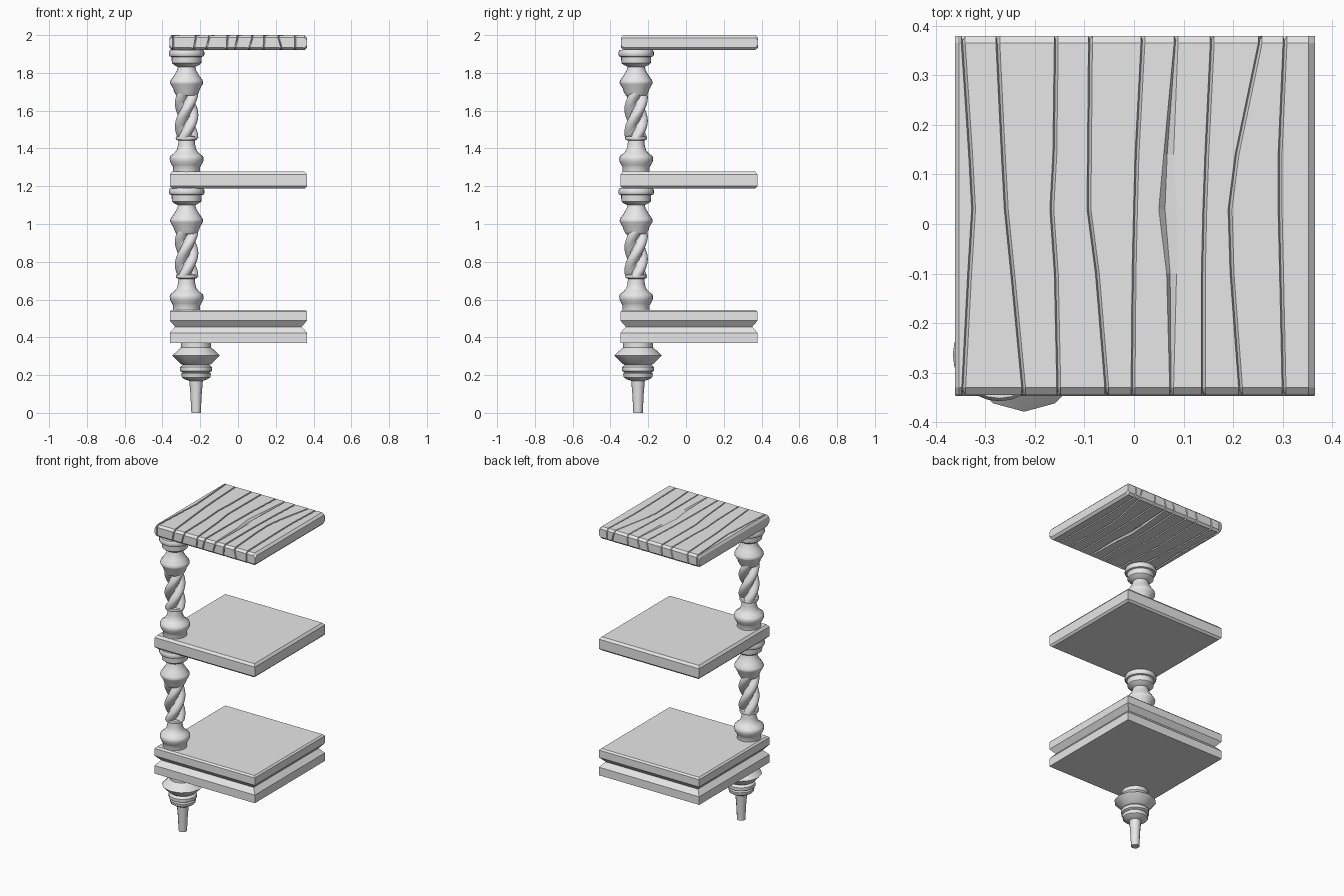
import bpy, bmesh, random
from math import sin, cos, pi, radians

random.seed(4)
cube = bpy.data.objects.get("Cube")
if cube:
    bpy.data.objects.remove(cube)

grey = bpy.data.materials.new("plain grey")
grey.use_nodes = True
grey.diffuse_color = (0.8, 0.8, 0.8, 1)
grey.node_tree.nodes["Principled BSDF"].inputs["Base Color"].default_value = (0.8, 0.8, 0.8, 1)


def finish(name, bm, smooth_angle=None):
    bmesh.ops.recalc_face_normals(bm, faces=bm.faces)
    mesh = bpy.data.meshes.new(name)
    bm.to_mesh(mesh)
    bm.free()
    mesh.materials.append(grey)
    if smooth_angle:
        for p in mesh.polygons:
            p.use_smooth = True
        mesh.set_sharp_from_angle(angle=radians(smooth_angle))
    obj = bpy.data.objects.new(name, mesh)
    bpy.context.collection.objects.link(obj)
    return obj


def skin(bm, rings):
    """Join equal closed rings of points; return the vertex rings."""
    rows = [[bm.verts.new(p) for p in ring] for ring in rings]
    for a, b in zip(rows, rows[1:]):
        for i in range(len(a)):
            j = (i + 1) % len(a)
            bm.faces.new((a[i], a[j], b[j], b[i]))
    return rows


def loft(name, rings, smooth_angle=None):
    bm = bmesh.new()
    rows = skin(bm, rings)
    bm.faces.new(rows[0])
    bm.faces.new(rows[-1])
    return finish(name, bm, smooth_angle)


def lathe(name, cx, cy, profile, sides, angle):
    turns = [2 * pi * i / sides for i in range(sides)]
    return loft(name, [[(cx + r * cos(a), cy + r * sin(a), z) for a in turns]
                       for r, z in profile], angle)


# Shelves: square boards shaped by a side profile of (half width, height)
MID_X, MID_Y, HALF = 0.002, 0.016, 0.363


def shelf(name, profile):
    corners = [(-1, -1), (1, -1), (1, 1), (-1, 1)]
    return loft(name, [[(MID_X + w * sx, MID_Y + w * sy, z) for sx, sy in corners]
                       for w, z in profile])


EDGE = HALF - 0.012
shelf("middle_shelf", [(EDGE, 1.188), (HALF, 1.2), (HALF, 1.262), (EDGE, 1.277)])
shelf("bottom_shelf", [(HALF, 0.371), (HALF, 0.424), (HALF - 0.028, 0.456),
                       (HALF, 0.488), (HALF, 0.536), (HALF - 0.01, 0.546)])

# Turned posts: an upper and lower copy of the same baluster
POST_X, POST_Y = -0.272, -0.264
UPPER_TURNING = [(.055, 1.68), (.066, 1.70), (.07, 1.715), (.086, 1.742), (.088, 1.75),
                 (.084, 1.762), (.066, 1.787), (.05, 1.815), (.046, 1.832), (.066, 1.842),
                 (.078, 1.852), (.08, 1.885), (.09, 1.888), (.094, 1.895), (.094, 1.91),
                 (.088, 1.922)]
LOWER_TURNING = [(.072, 1.27), (.072, 1.302), (.078, 1.312), (.088, 1.332), (.09, 1.347),
                 (.086, 1.36), (.066, 1.375), (.052, 1.392), (.046, 1.415), (.043, 1.442),
                 (.055, 1.446), (.058, 1.454), (.055, 1.463), (.04, 1.466)]


def post(label, drop):
    for part, turning in (("head", UPPER_TURNING), ("base", LOWER_TURNING)):
        lathe(f"{label}_post_{part}", POST_X, POST_Y,
              [(r, z - drop) for r, z in turning], 24, 40)
    # Three-strand twist between the turned ends
    rings, steps, sides = [], 28, 36
    for k in range(steps + 1):
        t = k / steps
        twist, z = 4.2 * t, 1.455 + 0.245 * t - drop
        ring = []
        for i in range(sides):
            a = 2 * pi * i / sides
            r = 0.028 + 0.034 * abs(cos(1.5 * (a - twist))) ** 0.8
            ring.append((POST_X + r * cos(a), POST_Y + r * sin(a), z))
        rings.append(ring)
    loft(f"{label}_post_twist", rings, 50)


post("upper", 0)
post("lower", 0.732)

# Turned foot with a wide faceted collar and a tapered peg
lathe("foot", -0.222, -0.254,
      [(.025, 0), (.03, .1), (.036, .17), (.06, .178), (.075, .188), (.079, .208),
       (.072, .215), (.085, .222), (.085, .242), (.07, .254), (.085, .262),
       (.125, .304), (.09, .338), (.08, .346), (.08, .373)], 12, 35)

# Top board: one plank slab with cracks running front to back, on both faces
STATIONS = (-0.33, -0.1, 0.03, 0.14, 0.366)
CRACKS = [(-.344, -.332, -.324, -.33, -.345),
          (-.223, -.245, -.258, -.264, -.275),
          (-.152, -.157, -.166, -.16, -.157),
          (-.055, -.074, -.091, -.09, -.088),
          (-.002, .0, .003, .006, .018),
          (.076, .076, .068, .07, .085),
          (.14, .14, .143, .147, .158),
          (.215, .198, .194, .208, .255),
          (.303, .298, .295, .295, .305)]
SLANTS = [0] + [random.uniform(-0.018, 0.018) for c in CRACKS[2:]] + [0]
KNOT = 5
MID_Z, THICK = 1.96, 0.04
LEFT, RIGHT = -0.362, 0.366


def board_row(k, y, end):
    """Ring around the board at one station; end is -1, 0 or 1."""
    upper, lower = [], []

    def add(x, height, slant=0, inset=0):
        height -= 0.013 * abs(end)
        yy = y - end * inset
        upper.append((x, yy, MID_Z + height))
        lower.append((x + slant, yy, MID_Z - height))

    add(LEFT, THICK - 0.014)
    add(LEFT + 0.009, THICK)
    for n, (crack, slant) in enumerate(zip(CRACKS, SLANTS)):
        x, wide = crack[k], 0.004
        if n == KNOT and 0 < k < 4:
            wide = 0.018 if k == 2 else 0.01
        add(x - wide, THICK, slant)
        add(x - wide * 0.3, THICK - 0.011, slant, 0.008)
        add(x + wide, THICK - 0.001, slant)
    add(RIGHT - 0.014, THICK)
    add(RIGHT, THICK - 0.014)
    return upper + lower[::-1]


bm = bmesh.new()
rings = [board_row(0, -0.345, -1)]
rings += [board_row(k, y, 0) for k, y in enumerate(STATIONS)]
rings += [board_row(4, 0.38, 1)]
rows = skin(bm, rings)
for row in (rows[0], rows[-1]):
    count = len(row)
    for i in range(count // 2 - 1):
        bm.faces.new((row[i], row[i + 1], row[count - 2 - i], row[count - 1 - i]))
finish("top_board", bm)
